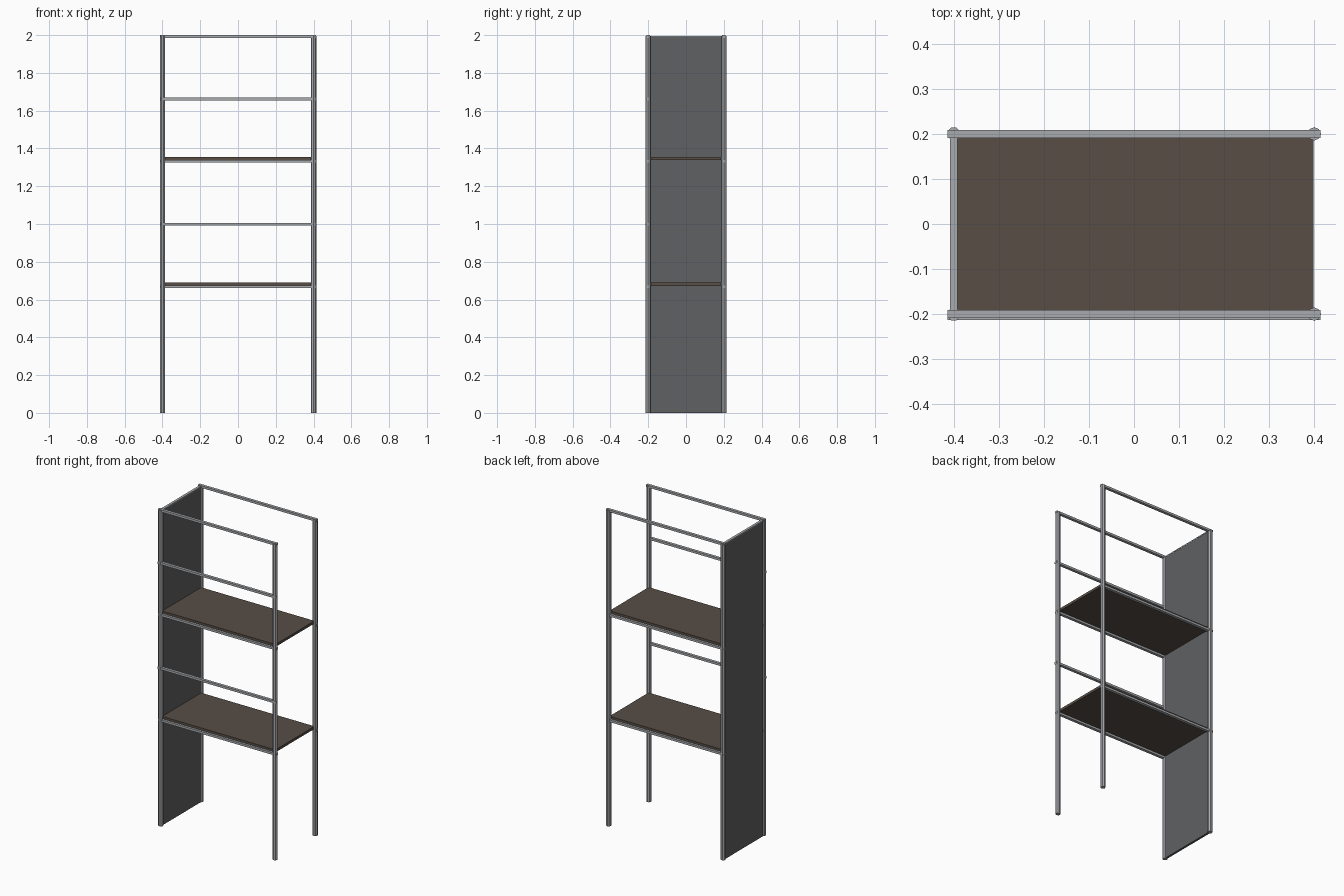
import bpy, math

if "Cube" in bpy.data.objects:
    bpy.data.objects.remove(bpy.data.objects["Cube"])


def material(name, rgb):
    m = bpy.data.materials.new(name)
    m.diffuse_color = (*rgb, 1)
    m.use_nodes = True
    m.node_tree.nodes["Principled BSDF"].inputs["Base Color"].default_value = m.diffuse_color
    return m


METAL = material("steel", (0.40, 0.41, 0.43))
PANEL = material("dark_panel", (0.117, 0.12, 0.124))
WOOD = material("brown_board", (0.095, 0.075, 0.06))


def box(name, lo, hi, mat):
    bpy.ops.mesh.primitive_cube_add(size=1, location=[(a + b) / 2 for a, b in zip(lo, hi)])
    o = bpy.context.object
    o.name = name
    o.scale = [b - a for a, b in zip(lo, hi)]
    bpy.ops.object.transform_apply(location=False, rotation=False, scale=True)
    o.data.materials.append(mat)


def post(name, x, y):
    bpy.ops.mesh.primitive_cylinder_add(vertices=8, radius=0.0148, depth=1.996,
                                        location=(x, y, 0.998),
                                        rotation=(0, 0, math.pi / 8 if x < 0 else 0))
    o = bpy.context.object
    o.name = name
    o.data.materials.append(METAL)


def rail(name, y, z):
    box(name, (-0.414, y - 0.009, z - 0.007), (0.414, y + 0.009, z + 0.007), METAL)


for y, side in ((-0.2, "front"), (0.2, "back")):
    # uprights
    post(f"{side}_left_post", -0.4, y)
    post(f"{side}_right_post", 0.4, y)
    # top rail and shelf support rails
    rail(f"{side}_top_rail", y, 1.993)
    for i, z in enumerate((0.667, 1.333)):
        rail(f"{side}_shelf_rail_{i + 1}", y, z)

# front guard rails
for i, z in enumerate((0.998, 1.662)):
    rail(f"front_guard_rail_{i + 1}", -0.204, z)

# shelves
for i, z in enumerate((0.667, 1.333)):
    box(f"shelf_{i + 1}", (-0.398, -0.195, z + 0.006), (0.398, 0.195, z + 0.022), WOOD)

# solid side panel with its light cap strip
box("side_panel", (-0.407, -0.195, 0), (-0.393, 0.195, 1.989), PANEL)
box("side_top_rail", (-0.408, -0.195, 1.989), (-0.392, 0.195, 1.995), METAL)
